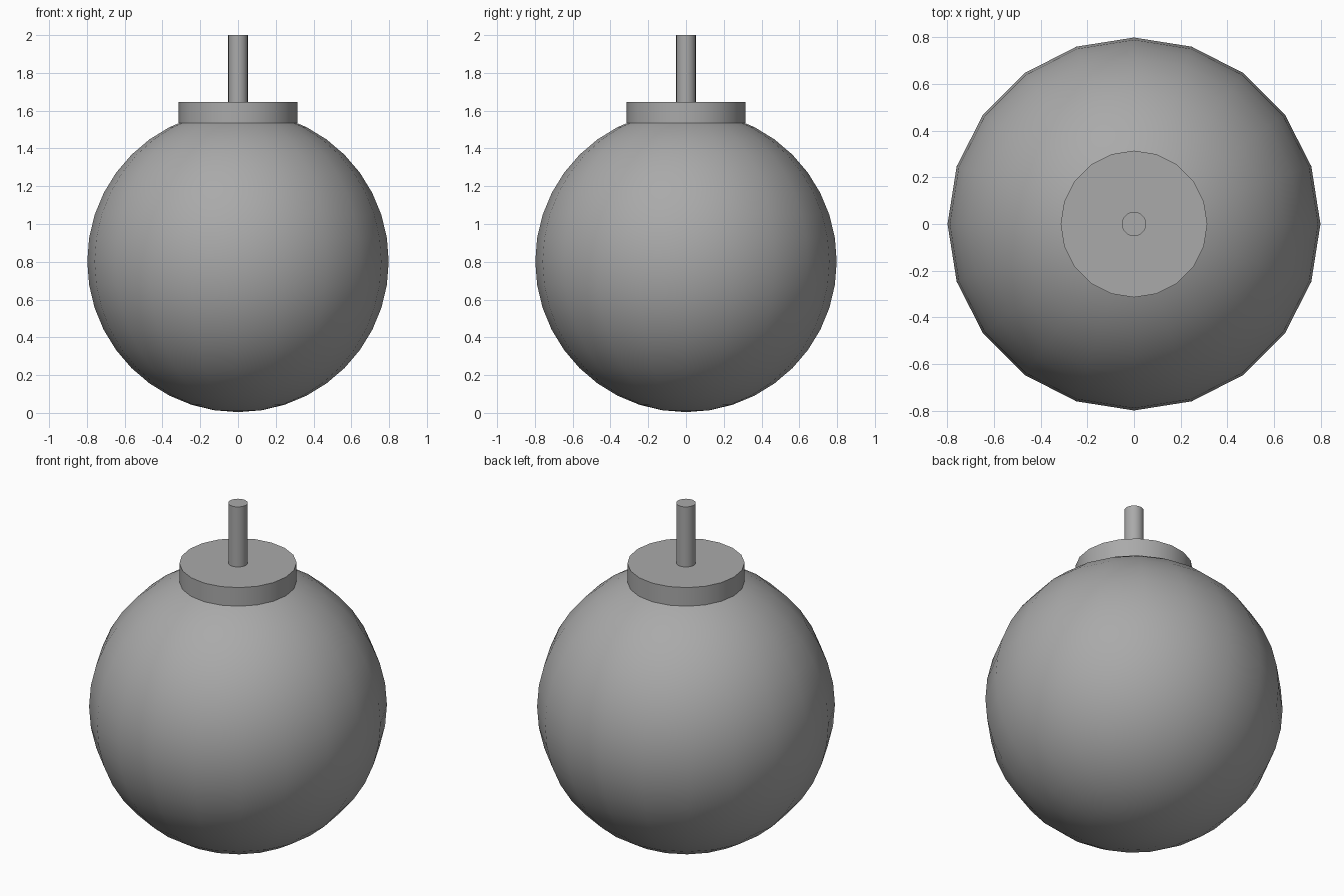
import bpy
import math

cube = bpy.data.objects.get("Cube")
if cube:
    bpy.data.objects.remove(cube, do_unlink=True)

SIDES = 20

grey = bpy.data.materials.new("plain grey")
grey.use_nodes = True
COLOUR = (0.4, 0.4, 0.4, 1)
grey.diffuse_color = COLOUR
grey.node_tree.nodes["Principled BSDF"].inputs["Base Color"].default_value = COLOUR


def finish(name):
    obj = bpy.context.object
    obj.name = name
    obj.data.materials.append(grey)
    bpy.ops.object.shade_smooth_by_angle(angle=math.radians(40))
    return obj


def cylinder(name, radius, bottom, top):
    bpy.ops.mesh.primitive_cylinder_add(
        vertices=SIDES, radius=radius, depth=top - bottom,
        location=(0, 0, (bottom + top) / 2))
    return finish(name)


# Round body
bpy.ops.mesh.primitive_uv_sphere_add(
    segments=SIDES, ring_count=SIDES, radius=0.798, location=(0, 0, 0.802))
finish("round_body")

# Flat collar and thin stem on top
cylinder("collar", 0.314, 1.535, 1.645)
cylinder("stem", 0.052, 1.64, 2.0)
